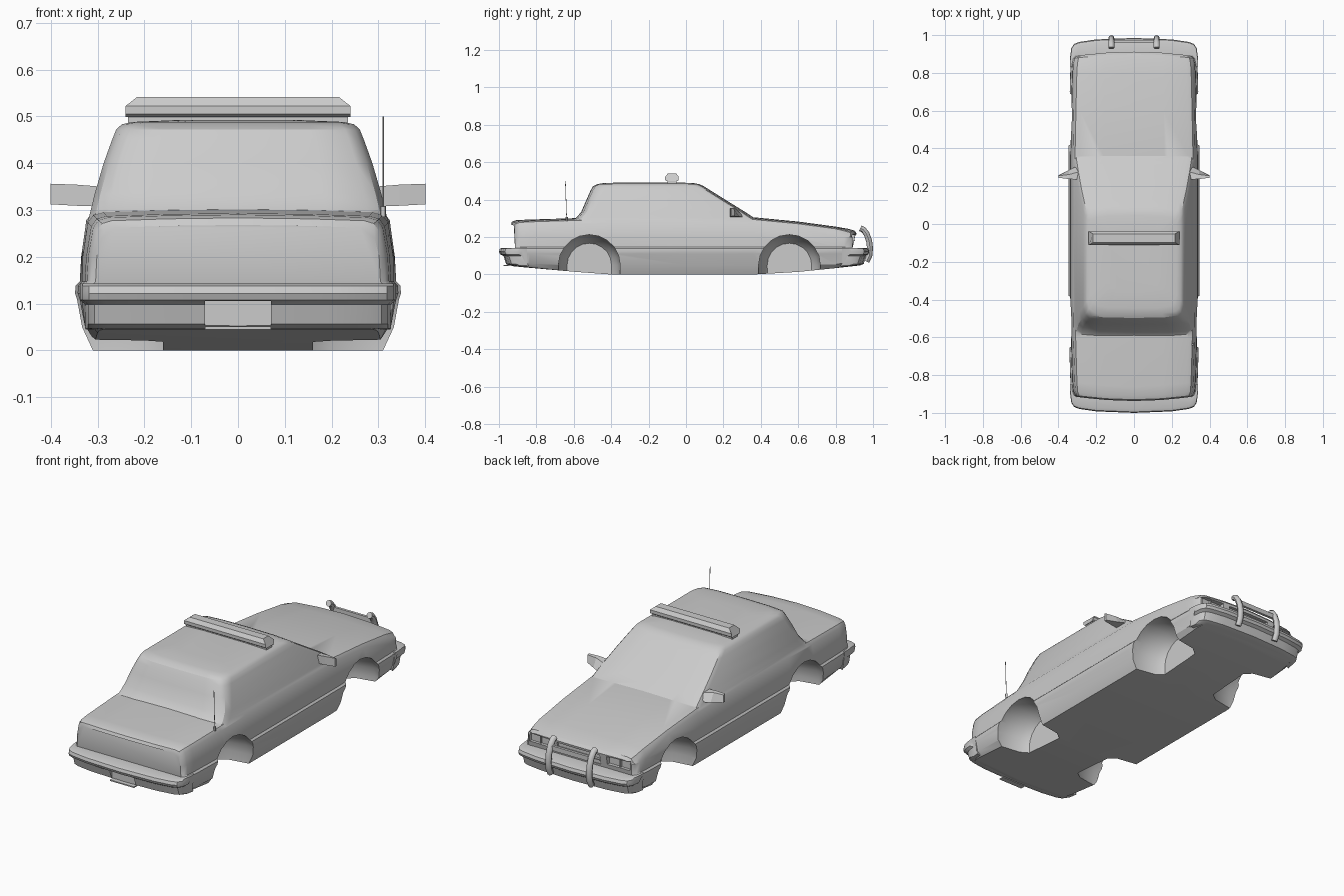
import bpy, bmesh, math

if "Cube" in bpy.data.objects:
    bpy.data.objects.remove(bpy.data.objects["Cube"])


def make(name, rings):
    """Skin closed rings of points into a capped solid."""
    bm = bmesh.new()
    vr = [[bm.verts.new(p) for p in r] for r in rings]
    n = len(rings[0])
    for a, b in zip(vr, vr[1:]):
        for i in range(n):
            bm.faces.new((a[i], a[(i + 1) % n], b[(i + 1) % n], b[i]))
    bm.faces.new(vr[0])
    bm.faces.new(vr[-1])
    bmesh.ops.recalc_face_normals(bm, faces=bm.faces)
    me = bpy.data.meshes.new(name)
    bm.to_mesh(me)
    bm.free()
    ob = bpy.data.objects.new(name, me)
    bpy.context.collection.objects.link(ob)
    return ob


def box(name, x0, x1, y0, y1, z0, z1):
    return make(name, [[(x0, y0, z), (x1, y0, z), (x1, y1, z), (x0, y1, z)] for z in (z0, z1)])


def activate(ob):
    bpy.ops.object.select_all(action='DESELECT')
    ob.select_set(True)
    bpy.context.view_layer.objects.active = ob


def combine(ob, tool, op):
    activate(ob)
    m = ob.modifiers.new(op, 'BOOLEAN')
    m.operation, m.object, m.solver = op, tool, 'EXACT'
    bpy.ops.object.modifier_apply(modifier=m.name)
    bpy.data.objects.remove(tool)


def smooth(ob, deg=32):
    activate(ob)
    bpy.ops.object.shade_smooth_by_angle(angle=math.radians(deg))


# lower body: cross-sections along y as (y, width scale, floor z, deck z)
def section(y, w, b, t):
    half = [(0, b), (.31, b), (.333, max(.05, b + .02)), (.344, .11), (.348, .122), (.347, .138),
            (.338, .147), (.335, .20), (.324, t - .022), (.312, t - .006), (.29, t), (.16, t + .004), (0, t + .006)]
    half = [(x * w, z) for x, z in half]
    pts = half + [(-x, z) for x, z in half[-2:0:-1]]
    bow = .03 if abs(y) > .8 else 0
    return [(x, y * (1 - bow * (x / .34) ** 2), z) for x, z in pts]


stations = [(-.937, .90, .05, .262), (-.93, .93, .045, .277), (-.91, .955, .043, .284), (-.86, .968, .038, .287),
            (-.6, .99, .015, .295), (-.4, 1, 0, .30), (0, 1, 0, .30), (.36, 1, 0, .30), (.6, .985, .014, .277),
            (.8, .97, .034, .250), (.87, .96, .042, .238), (.90, .94, .045, .229), (.912, .90, .05, .215)]
body = make("car_body", [section(*s) for s in stations])


# cabin: horizontal outlines as (z, half width, rear y, front y)
def outline(z, w, r, f):
    front = [(0, 0), (.6, -.003), (.9, -.012), (.97, -.022), (1, -.05)]
    rear = [(1, .07), (.96, .03), (.88, .012), (.6, .002), (0, 0)]
    half = [(x * w, f + d) for x, d in front] + [(x * w, r + d) for x, d in rear]
    return [(x, y, z) for x, y in half + [(-x, y) for x, y in half[-2:0:-1]]]


cabin = make("cabin", [outline(*s) for s in [
    (.27, .322, -.63, .42), (.302, .314, -.588, .365), (.335, .306, -.56, .315), (.40, .287, -.532, .21),
    (.45, .269, -.51, .13), (.472, .260, -.497, .095), (.483, .248, -.475, .072),
    (.488, .225, -.445, .045), (.492, .13, -.36, -.03)]])
combine(body, cabin, 'UNION')


# bumpers: one profile swept across the width
def bumper(side, reach):
    prof = [(.85, .143), (reach - .02, .143), (reach - .005, .138), (reach, .122), (reach - .006, .108),
            (reach - .022, .098), (reach - .035, .056), (reach - .06, .047), (.85, .045)]
    rings = []
    for x, d in [(.338, .10), (.332, .055), (.318, .032), (.29, .021), (.2, .008), (0, 0)]:
        rings.append([(x * (1 if z > .1 else .965), side * (y - d if y > .86 else min(y, reach - .15)), z)
                      for y, z in prof])
    rings += [[(-x, y, z) for x, y, z in r] for r in rings[-2::-1]]
    return make("bumper", rings)


combine(body, bumper(-1, 1.0), 'UNION')
combine(body, bumper(1, .985), 'UNION')

# wheel wells, tapering inwards
for yc in (-.517, .553):
    for s in (-1, 1):
        arch = [(.165 * math.cos(math.pi * i / 10), .05 + .163 * math.sin(math.pi * i / 10)) for i in range(11)]
        arch = [(.163, -.1)] + arch + [(-.163, -.1)]
        rings = [[(s * x, yc + y * k, .05 + (z - .05) * k) for y, z in arch]
                 for x, k in ((.16, .72), (.20, .9), (.30, 1), (.45, 1))]
        combine(body, make("well", rings), 'DIFFERENCE')

# headlight, grille and plate recesses
for s in (-1, 1):
    x0, x1 = sorted((s * .165, s * .295))
    combine(body, box("lamp_cut", x0, x1, .876, 1, .165, .21), 'DIFFERENCE')
combine(body, box("grille_cut", -.125, .125, .89, 1.1, .155, .208), 'DIFFERENCE')
combine(body, box("plate_cut", -.071, .071, -1.1, -.955, .052, .105), 'DIFFERENCE')
smooth(body)

# plate lip, grille slat and headlight dividers
box("plate_lip", -.071, .071, -.975, -.945, .045, .051)
box("grille_slat", -.125, .125, .885, .903, .178, .184)
for s in (-1, 1):
    box("headlight_divider", s * .235 - .003, s * .235 + .003, .87, .888, .166, .209)

# roof light bar: chamfered hexagonal section with tapered ends
prof = [(-.036, .505), (-.036, .522), (-.022, .541), (.022, .541), (.036, .522), (.036, .505), (.028, .499), (-.028, .499)]
rings = []
for s in (-1, 1):
    rings.append([(s * (.216 if z > .53 else .24), y - .075, z) for y, z in prof])
make("roof_light_bar", rings)
box("light_bar_foot", -.235, .235, -.098, -.052, .478, .5)

# door mirrors
for s in (-1, 1):
    mirror = make("door_mirror", [
        [(s * .295, .235, .308), (s * .295, .31, .308), (s * .295, .275, .345), (s * .295, .235, .35)],
        [(s * .345, .238, .309), (s * .345, .285, .309), (s * .345, .262, .353), (s * .345, .238, .354)],
        [(s * .40, .245, .312), (s * .40, .258, .312), (s * .40, .255, .352), (s * .40, .245, .356)]])


# tubes for the push bar
def tube(name, pts, r):
    cu = bpy.data.curves.new(name, 'CURVE')
    cu.dimensions = '3D'
    cu.bevel_depth, cu.bevel_resolution, cu.use_fill_caps = r, 2, True
    sp = cu.splines.new('POLY')
    sp.points.add(len(pts) - 1)
    for p, c in zip(sp.points, pts):
        p.co = (*c, 1)
    ob = bpy.data.objects.new(name, cu)
    bpy.context.collection.objects.link(ob)
    activate(ob)
    bpy.ops.object.convert(target='MESH')
    smooth(bpy.context.object, 45)


for s in (-1, 1):
    tube("push_bar_post", [(s * .12, y, z) for y, z in
         [(.932, .247), (.948, .240), (.965, .218), (.979, .18), (.984, .14), (.98, .10), (.965, .07)]], .016)
box("push_bar_crossbar", -.12, .12, .958, .972, .195, .22)

# antenna
tube("antenna", [(.31, -.638, .295), (.31, -.645, .50)], .0015)
tube("antenna_base", [(.31, -.637, .285), (.31, -.638, .308)], .006)
